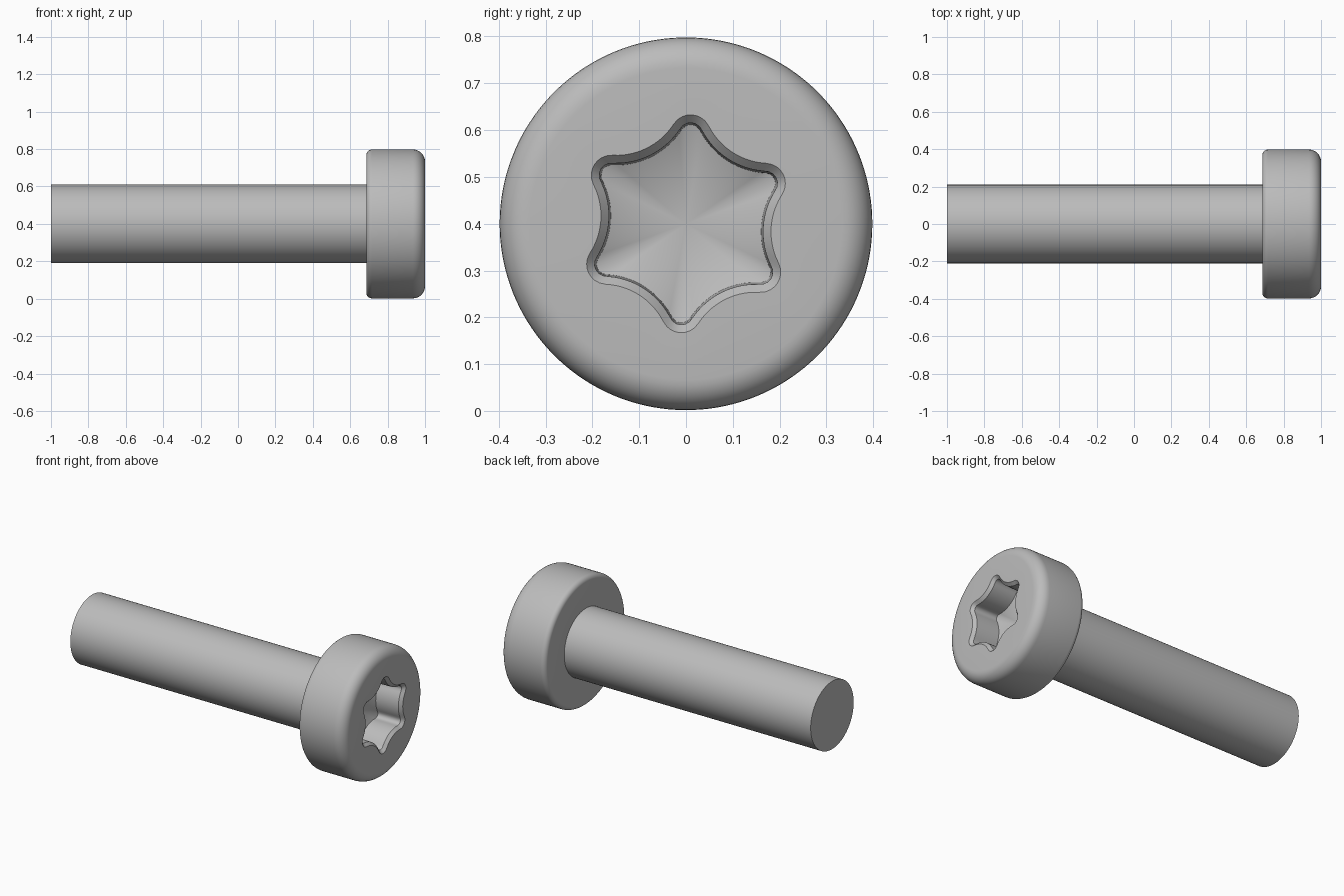
import bpy, bmesh
from math import sin, cos, pi, radians, sqrt, atan2

cube = bpy.data.objects.get("Cube")
if cube:
    bpy.data.objects.remove(cube)

SIDES = 144
AXIS_Z = 0.4
LOBE_TURN = radians(27)

steel = bpy.data.materials.new("plain_steel_grey")
steel.use_nodes = True
GREY = (0.5, 0.5, 0.5, 1)
steel.diffuse_color = GREY
steel.node_tree.nodes["Principled BSDF"].inputs["Base Color"].default_value = GREY


def circle(radius):
    return lambda angle: radius


def star(inset):
    """Six-lobed outline: round lobes joined by tangent hollow arcs."""
    lobe_at, lobe_r, valley = 0.19, 0.043, 0.182
    k = valley - lobe_r
    hollow_at = (lobe_at ** 2 - k ** 2) / (2 * (lobe_at * cos(pi / 6) - k))
    hollow_r = hollow_at - valley
    # direction of the point where the two arcs touch
    f = lobe_r / (lobe_r + hollow_r)
    ty = f * hollow_at * sin(pi / 6)
    tx = lobe_at + f * (hollow_at * cos(pi / 6) - lobe_at)
    # insetting slides the touching point towards the lobe centre
    g = (lobe_r - inset) / lobe_r
    switch = atan2(ty * g, lobe_at + (tx - lobe_at) * g)

    def radius(angle):
        a = abs((angle - LOBE_TURN + pi / 6) % (pi / 3) - pi / 6)
        if a < switch:
            return lobe_at * cos(a) + sqrt((lobe_r - inset) ** 2 - (lobe_at * sin(a)) ** 2)
        b = pi / 6 - a
        return hollow_at * cos(b) - sqrt((hollow_r + inset) ** 2 - (hollow_at * sin(b)) ** 2)
    return radius


def loft(name, rings, start_tip=None, end_tip=None):
    """Skin a list of (x, outline) rings along the x axis."""
    bm = bmesh.new()
    angles = [LOBE_TURN + 2 * pi * i / SIDES for i in range(SIDES)]
    loops = [[bm.verts.new((x, f(a) * cos(a), AXIS_Z + f(a) * sin(a))) for a in angles]
             for x, f in rings]
    for low, high in zip(loops, loops[1:]):
        for i in range(SIDES):
            j = (i + 1) % SIDES
            bm.faces.new((low[i], low[j], high[j], high[i]))
    if start_tip is not None:
        bm.faces.new(loops[0][::-1])
    if end_tip is not None:
        tip = bm.verts.new((end_tip, 0, AXIS_Z))
        for i in range(SIDES):
            bm.faces.new((loops[-1][i], loops[-1][(i + 1) % SIDES], tip))
    mesh = bpy.data.meshes.new(name)
    bm.to_mesh(mesh)
    bm.free()
    mesh.materials.append(steel)
    obj = bpy.data.objects.new(name, mesh)
    bpy.context.collection.objects.link(obj)
    bpy.ops.object.select_all(action='DESELECT')
    obj.select_set(True)
    bpy.context.view_layer.objects.active = obj
    bpy.ops.object.shade_smooth_by_angle(angle=radians(30))
    return obj


def fillet(x, radius, size, start, steps=8):
    """Quarter-round rings about a corner centre."""
    arc = [start + pi / 2 * i / steps for i in range(steps + 1)]
    return [(x + size * sin(t), circle(radius + size * cos(t))) for t in arc]


# Plain cylindrical shaft with a flat end
HEAD_BACK, SHAFT_R, HEAD_R = 0.686, 0.21, 0.398
loft("shaft", [(-1, circle(SHAFT_R)), (HEAD_BACK, circle(SHAFT_R))], start_tip=-1)

# Rounded head with a chamfered six-lobe socket and a conical floor
BACK_ROUND, FRONT_ROUND = 0.03, 0.065
head = [(HEAD_BACK, circle(SHAFT_R))]
head += fillet(HEAD_BACK + BACK_ROUND, HEAD_R - BACK_ROUND, BACK_ROUND, -pi / 2)
head += fillet(1 - FRONT_ROUND, HEAD_R - FRONT_ROUND, FRONT_ROUND, 0)
head += [(1, star(0)), (0.982, star(0.017)), (0.83, star(0.021))]
loft("head", head, end_tip=0.77)
